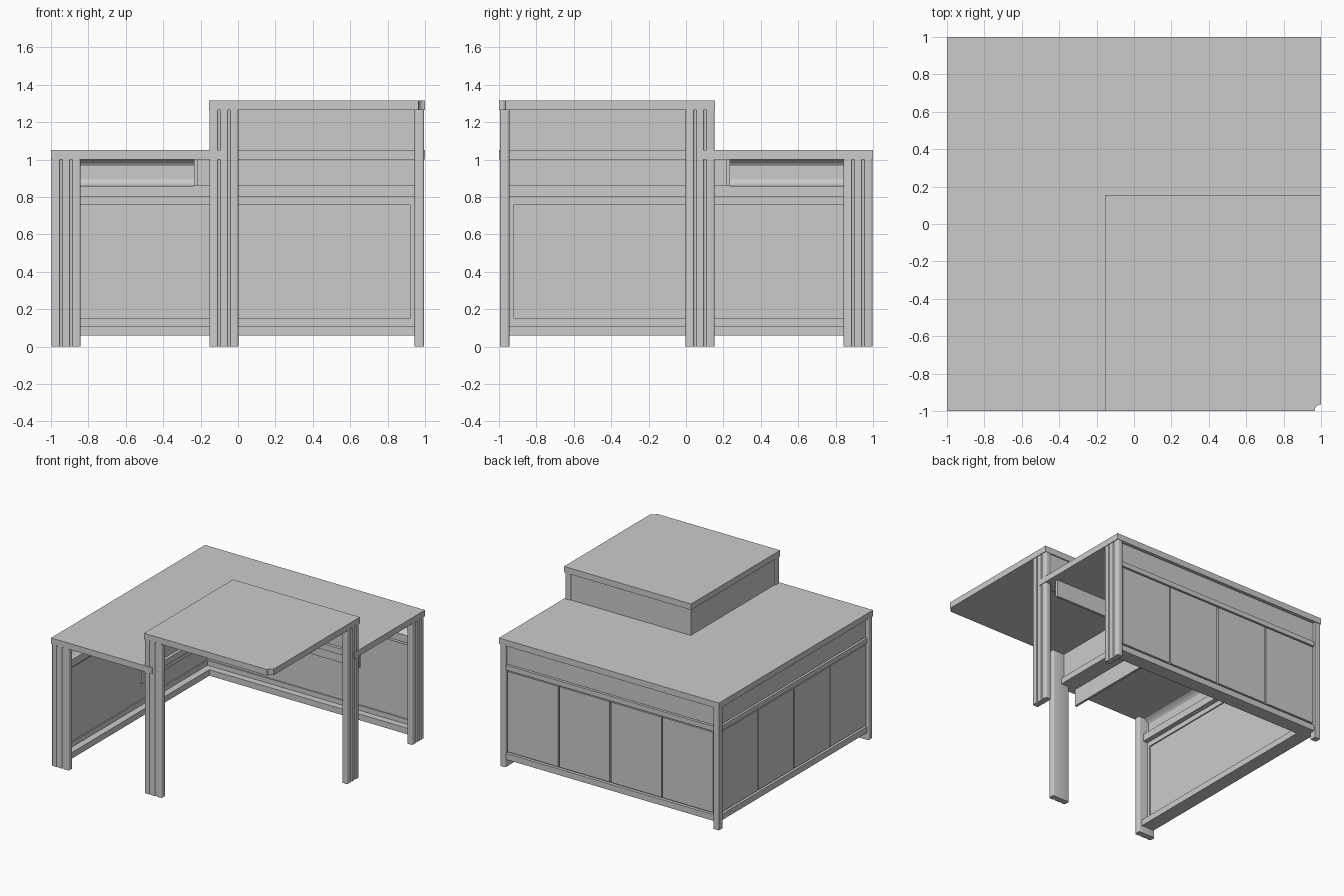
import bpy, bmesh, math
from mathutils import Matrix

if "Cube" in bpy.data.objects:
    bpy.data.objects.remove(bpy.data.objects["Cube"])

# swaps the back wing (y = 1) with the left wing (x = -1)
SWAP = Matrix(((0, -1, 0, 0), (-1, 0, 0, 0), (0, 0, 1, 0), (0, 0, 0, 1)))


def finish(bm, name, smooth=False):
    bmesh.ops.recalc_face_normals(bm, faces=bm.faces)
    me = bpy.data.meshes.new(name)
    bm.to_mesh(me)
    ob = bpy.data.objects.new(name, me)
    bpy.context.collection.objects.link(ob)
    if smooth:
        bpy.ops.object.select_all(action='DESELECT')
        ob.select_set(True)
        bpy.context.view_layer.objects.active = ob
        bpy.ops.object.shade_smooth_by_angle(angle=math.radians(35))
    return ob


def prism(name, pts, a, b, axis='z', both=False, smooth=False):
    """Extrude a 2D outline: (x, y) along z, or (y, z) along x. both = also on the left wing."""
    for wing in (("back_", "left_") if both else ("",)):
        bm = bmesh.new()
        vs = [bm.verts.new((p, q, a) if axis == 'z' else (a, p, q)) for p, q in pts]
        f = bm.faces.new(vs)
        d = (0, 0, b - a) if axis == 'z' else (b - a, 0, 0)
        r = bmesh.ops.extrude_face_region(bm, geom=[f])
        bmesh.ops.translate(bm, vec=d, verts=[v for v in r["geom"] if isinstance(v, bmesh.types.BMVert)])
        if wing == "left_":
            bm.transform(SWAP)
        finish(bm, wing + name, smooth)


def box(name, x0, x1, y0, y1, z0, z1, both=True):
    prism(name, [(x0, y0), (x1, y0), (x1, y1), (x0, y1)], z0, z1, both=both)


def arc(cx, cy, r, a0, a1, n=6):
    return [(cx + r * math.cos(math.radians(a0 + (a1 - a0) * i / n)),
             cy + r * math.sin(math.radians(a0 + (a1 - a0) * i / n))) for i in range(n + 1)]


def leg(name, y0, y1, h):
    # flat post with rounded corners and two shallow flutes on its outer face
    x0, x1, r = 0.945, 0.995, 0.01
    pts = arc(x0 + r, y0 + r, r, 180, 270, 3) + arc(x1 - r, y0 + r, r, 270, 360, 3)
    for t in (0.33, 0.67):
        pts += arc(x1, y0 + (y1 - y0) * t, 0.008, 270, 90, 6)
    pts += arc(x1 - r, y1 - r, r, 0, 90, 3) + arc(x0 + r, y1 - r, r, 90, 180, 3)
    prism(name, pts, 0, h, both=True, smooth=True)


# counter tops: L-shaped low top, square raised top with a scooped corner
prism("low_top", [(-1, -1), (-.08, -1), (-.08, .08), (1, .08), (1, 1), (-1, 1)], 1.0, 1.05)
prism("raised_top", [(-.155, .155), (-.155, -1)] + arc(1, -1, .035, 180, 90) + [(1, .155)],
      1.265, 1.315, smooth=True)

# legs and corner post
leg("low_leg", .842, .997, 1.0)
leg("raised_leg", -.002, .153, 1.265)
box("corner_post", -.995, -.945, .945, .995, 0, 1.0, both=False)

# raised wall on top of the low top
box("raised_wall", -.145, .95, .105, .145, 1.05, 1.265)

# wing body: plinth rail, core panel, frieze, outer ledge
box("bottom_rail", -.985, .95, .87, .985, .06, .11)
box("core_panel", -.96, .95, .935, .96, .11, 1.0)
box("frieze_panel", -.95, .95, .955, .972, .84, 1.0)
box("outer_ledge", -.95, .95, .95, .985, .795, .835)

# four flat doors on each outer side
w = 1.88 / 4
for i in range(4):
    x = -.94 + i * w
    box(f"door_{i + 1}", x + .006, x + w - .006, .955, .982, .125, .785)

# inner frame around the recessed panel
box("inner_frame_low", -.93, .95, .925, .94, .11, .15)
box("inner_frame_high", -.93, .95, .925, .94, .76, .80)
box("inner_frame_end", .92, .95, .925, .94, .15, .76)

# inner rail with a coved channel above it
box("inner_rail", -.94, .95, .885, .94, .80, .86)
prism("inner_cove", arc(.87, .93, .075, -69, 69, 8) + [(.94, 1.0), (.94, .86)],
      -.94, .95, axis='x', both=True, smooth=True)

# hanging apron under the inner edge of the low top
box("apron", -.225, .95, .215, .235, .86, 1.0)
